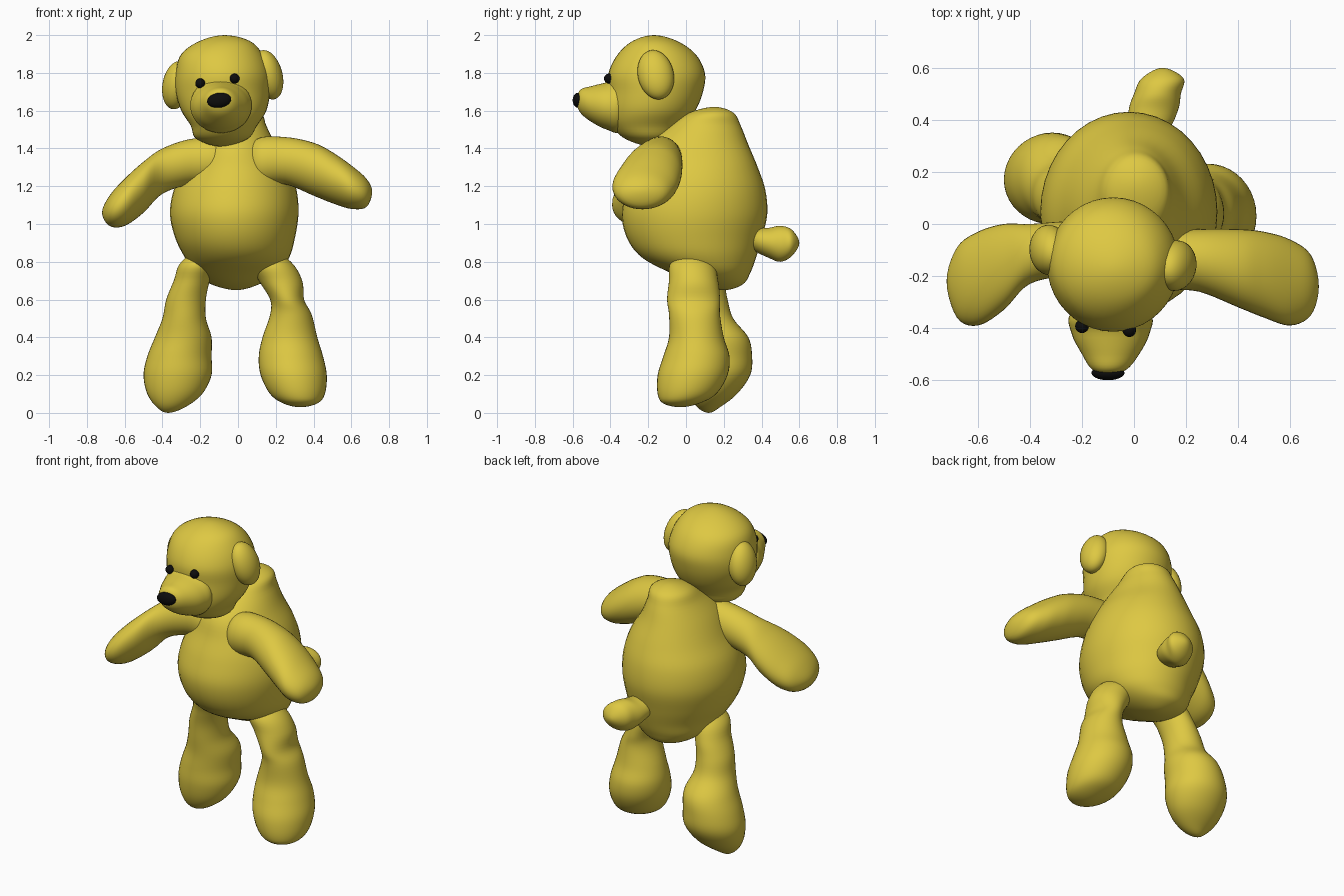
import bpy
import bmesh
import math
from mathutils import Matrix, Vector, Euler

default_cube = bpy.data.objects.get("Cube")
if default_cube:
    bpy.data.objects.remove(default_cube, do_unlink=True)

SEGMENTS = 40
STEPS = 5


def make_material(name, colour, roughness):
    material = bpy.data.materials.new(name)
    material.use_nodes = True
    material.diffuse_color = colour
    shader = material.node_tree.nodes["Principled BSDF"]
    shader.inputs["Base Color"].default_value = colour
    shader.inputs["Roughness"].default_value = roughness
    return material


plush = make_material("golden plush", (0.73, 0.58, 0.055, 1), 0.8)
black = make_material("black button", (0.004, 0.004, 0.004, 1), 0.5)


def finish(name, bm, material):
    """Turn a bmesh into a smooth, single-coloured object."""
    bmesh.ops.recalc_face_normals(bm, faces=bm.faces)
    for face in bm.faces:
        face.smooth = True
    mesh = bpy.data.meshes.new(name)
    bm.to_mesh(mesh)
    bm.free()
    mesh.materials.append(material)
    part = bpy.data.objects.new(name, mesh)
    bpy.context.collection.objects.link(part)
    return part


def spline(rows):
    """Smooth the rows; swapping the sides past each end rounds the caps."""
    def beyond(row):
        t, a_low, a_high, b_low, b_high = row
        return (t, a_high, a_low, b_high, b_low)

    padded = [beyond(rows[1])] + rows + [beyond(rows[-2])]
    result = []
    for i in range(len(rows) - 1):
        p, q, r, s = padded[i:i + 4]
        for step in range(STEPS):
            u = step / STEPS
            result.append([
                b + u * (c - a) / 2
                + u * u * (a - 2.5 * b + 2 * c - d / 2)
                + u ** 3 * (3 * (b - c) + d - a) / 2
                for a, b, c, d in zip(p, q, r, s)])
    result.append(list(rows[-1]))
    return result


def loft(name, axis, rows, material=plush):
    """Stuffed form: each row is a station and its two extents, in hundredths."""
    place = {
        "x": lambda t, a, b: Vector((t, a, b)),
        "y": lambda t, a, b: Vector((a, t, b)),
        "z": lambda t, a, b: Vector((a, b, t)),
    }[axis]
    bm = bmesh.new()
    rings = []
    stations = spline(rows)
    for t, a_low, a_high, b_low, b_high in stations[1:-1]:
        ring = []
        for k in range(SEGMENTS):
            angle = math.tau * k / SEGMENTS
            a = (a_low + a_high + (a_high - a_low) * math.cos(angle)) / 2
            b = (b_low + b_high + (b_high - b_low) * math.sin(angle)) / 2
            ring.append(bm.verts.new(place(t, a, b) / 100))
        rings.append(ring)
    for lower, upper in zip(rings, rings[1:]):
        for k in range(SEGMENTS):
            n = (k + 1) % SEGMENTS
            bm.faces.new((lower[k], lower[n], upper[n], upper[k]))
    for ring, row in ((rings[0], rows[0]), (rings[-1], rows[-1])):
        tip = bm.verts.new(place(row[0], row[1], row[3]) / 100)
        for k in range(SEGMENTS):
            bm.faces.new((ring[k], ring[(k + 1) % SEGMENTS], tip))
    return finish(name, bm, material)


def ellipsoid(name, centre, radii, tilt=(0, 0, 0), material=plush):
    bm = bmesh.new()
    turn = Euler([math.radians(v) for v in tilt])
    matrix = Matrix.LocRotScale(Vector(centre), turn, Vector(radii))
    bmesh.ops.create_uvsphere(bm, u_segments=32, v_segments=20,
                              radius=1, matrix=matrix)
    return finish(name, bm, material)


# Pear-shaped torso with a raised upper back
loft("torso", "z", [
    (65, -1, -1, 20, 20), (68, -14, 11, 5, 30), (74, -23, 21, -8, 34),
    (82, -28, 27, -23, 37), (92, -33, 30, -31, 40), (105, -36, 32, -34, 43),
    (118, -34, 31, -31, 42), (130, -28, 27, -26, 38), (142, -22, 20, -21, 33),
    (152, -15, 15, -9, 29), (159, -10, 12, 2, 25), (162, 1, 1, 15, 15)])

# Head, set forward and to one side
loft("head", "z", [
    (141, -9, -9, -18, -18), (145, -22, 5, -32, -6), (152, -25, 10, -39, -1),
    (160, -30, 15, -41, 5), (170, -33, 17, -41, 9), (180, -33, 17, -41, 10),
    (190, -30, 13, -36, 5), (197, -20, 6, -28, -5), (200, -7, -7, -17, -17)])

# Tapered muzzle
loft("muzzle", "y", [
    (-25, -9, -9, 163, 163), (-34, -24, 6, 149, 177), (-42, -24, 6, 150, 175),
    (-50, -20, 2, 154, 173), (-56, -16, -3, 159, 171),
    (-58, -10, -10, 165, 165)])

# Nose and eyes
ellipsoid("nose", (-0.1, -0.572, 1.655), (0.064, 0.028, 0.039),
          (0, -8, 0), black)
ellipsoid("right_eye", (-0.2, -0.393, 1.745), (0.026,) * 3, material=black)
ellipsoid("left_eye", (-0.018, -0.408, 1.77), (0.026,) * 3, material=black)

# Ears
ellipsoid("left_ear", (0.16, -0.16, 1.79), (0.075, 0.095, 0.135), (12, -15, 0))
ellipsoid("right_ear", (-0.325, -0.1, 1.735), (0.075, 0.095, 0.13), (12, 10, 0))

# Arms, reaching outwards and forwards
loft("left_arm", "x", [
    (2, -13, -13, 133, 133), (10, -24, -3, 121, 145), (25, -26, -2, 121, 146),
    (40, -32, -2, 115, 143), (50, -36, -3, 111, 138), (60, -39, -6, 108, 131),
    (68, -35, -12, 109, 124), (71, -24, -24, 117, 117)])
loft("right_arm", "x", [
    (-2, -11, -11, 133, 133), (-10, -20, 0, 122, 145), (-25, -20, 1, 121, 145),
    (-40, -23, 0, 116, 140), (-50, -33, 0, 106, 133), (-60, -39, -3, 99, 124),
    (-68, -36, -9, 99, 115), (-72, -22, -22, 106, 106)])

# Legs, swelling into soft feet
loft("left_leg", "z", [
    (88, 15, 15, 2, 2), (80, 6, 28, -8, 14), (70, 11, 34, -9, 17),
    (60, 17, 35, -10, 18), (52, 17, 39, -9, 18), (40, 13, 42, -9, 20),
    (30, 11, 45, -12, 23), (20, 12, 47, -15, 22), (10, 17, 46, -15, 16),
    (5, 24, 42, -12, 7), (3, 33, 33, -3, -3)])
loft("right_leg", "z", [
    (88, -17, -17, 5, 5), (80, -30, -12, -6, 16), (70, -34, -15, -4, 20),
    (60, -38, -17, -2, 22), (50, -40, -17, -1, 25), (40, -44, -14, 0, 33),
    (30, -48, -14, 0, 35), (20, -50, -14, 0, 34), (10, -48, -19, 2, 27),
    (3, -43, -28, 6, 18), (0, -37, -37, 12, 12)])

# Stubby tail
loft("tail", "y", [
    (30, 4, 4, 92, 92), (36, -2, 13, 86, 97), (44, -2, 17, 82, 98),
    (50, 0, 18, 80, 99), (56, 3, 19, 83, 97), (60, 11, 11, 90, 90)])
